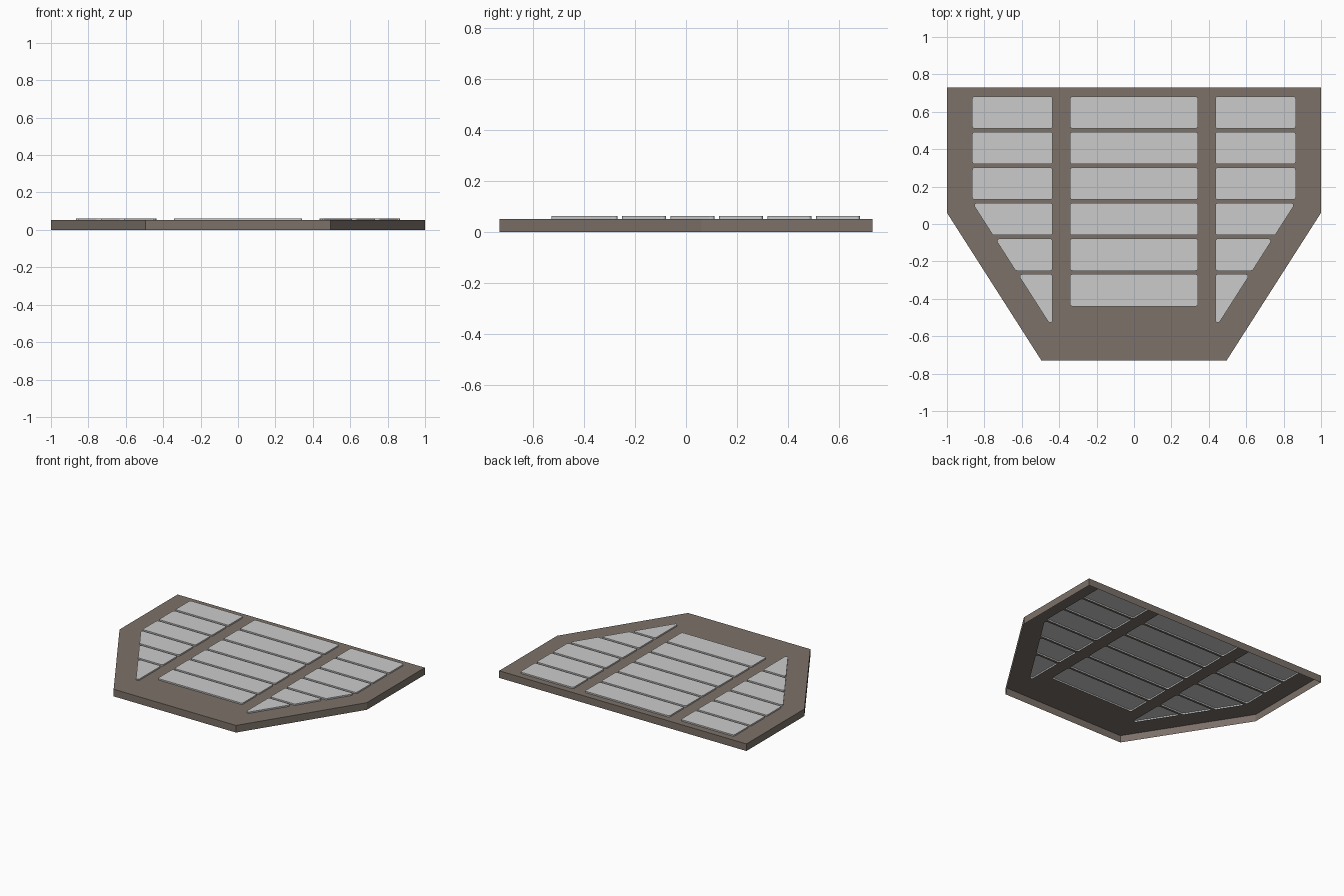
import bpy, bmesh, math
from mathutils import Vector

if "Cube" in bpy.data.objects:
    bpy.data.objects.remove(bpy.data.objects["Cube"])

PLATE_Z, PAD_Z = 0.052, 0.062
SLOPE = 0.505 / 0.79            # slant of the tapered flanks (dx/dy)


def rounded(points, r=0.013, steps=4):
    """Fillet every corner of a convex counter-clockwise polygon."""
    out = []
    n = len(points)
    for i in range(n):
        p = Vector(points[i])
        a = (Vector(points[i - 1]) - p).normalized()
        b = (Vector(points[(i + 1) % n]) - p).normalized()
        half = a.angle(b) / 2
        centre = p + (a + b).normalized() * (r / math.sin(half))
        start = p + a * (r / math.tan(half)) - centre
        sweep = math.pi - 2 * half
        for k in range(steps + 1):
            t = sweep * k / steps
            c, s = math.cos(t), math.sin(t)
            out.append(centre + Vector((start.x * c - start.y * s,
                                        start.x * s + start.y * c)))
    return out


def finish(bm, name, material=None):
    mesh = bpy.data.meshes.new(name)
    bm.to_mesh(mesh)
    bm.free()
    obj = bpy.data.objects.new(name, mesh)
    bpy.context.collection.objects.link(obj)
    if material:
        mesh.materials.append(material)
    return obj


def loop_edges(bm, outline, z):
    vs = [bm.verts.new((p[0], p[1], z)) for p in outline]
    return [bm.edges.new((vs[i - 1], vs[i])) for i in range(len(vs))]


def add_pad(name, outline):
    """Raised tile: a flat top with walls down to the plate, open below."""
    bm = bmesh.new()
    top = [bm.verts.new((p[0], p[1], PAD_Z)) for p in outline]
    low = [bm.verts.new((p[0], p[1], PLATE_Z)) for p in outline]
    bm.faces.new(top)
    for i in range(len(top)):
        bm.faces.new((low[i - 1], low[i], top[i], top[i - 1]))
    finish(bm, name)


# Tile outlines: six rows in three columns
pads = []
for row in range(6):
    y1 = 0.682 - 0.19 * row
    y0 = y1 - 0.172
    pads.append((f"centre_pad_{row + 1}",
                 rounded([(-0.342, y0), (0.342, y0), (0.342, y1), (-0.342, y1)])))

    def slant(y):
        return 0.863 + SLOPE * (y - 0.11)

    if row < 3:
        side = [(0.435, y0), (0.865, y0), (0.865, y1), (0.435, y1)]
    elif row < 5:
        side = [(0.435, y0), (slant(y0), y0), (slant(y1), y1), (0.435, y1)]
    else:
        side = [(0.435, 0.11 - (0.863 - 0.435) / SLOPE), (slant(y1), y1), (0.435, y1)]
    right = rounded(side)
    left = [Vector((-p.x, p.y)) for p in reversed(right)]
    pads += [(f"right_pad_{row + 1}", right), (f"left_pad_{row + 1}", left)]

for name, outline in pads:
    add_pad(name, outline)

# Base plate: thin open-bottomed shell with an opening under every tile
brown = bpy.data.materials.new("brown")
brown.diffuse_color = (0.2, 0.165, 0.14, 1)
brown.use_nodes = True
brown.node_tree.nodes["Principled BSDF"].inputs["Base Color"].default_value = brown.diffuse_color
plate = [(-1, 0.73), (-1, 0.06), (-0.495, -0.73), (0.495, -0.73), (1, 0.06), (1, 0.73)]
bm = bmesh.new()
rim = loop_edges(bm, plate, PLATE_Z)
edges = list(rim)
for _, outline in pads:
    edges += loop_edges(bm, outline, PLATE_Z)
bmesh.ops.triangle_fill(bm, use_beauty=True, edges=edges, normal=(0, 0, 1))
ext = bmesh.ops.extrude_edge_only(bm, edges=rim)
for v in ext["geom"]:
    if isinstance(v, bmesh.types.BMVert):
        v.co.z = 0
# Face the top upwards and the walls outwards
for f in bm.faces:
    f.normal_update()
    c = f.calc_center_median()
    out = Vector((0, 0, 1)) if abs(f.normal.z) > 0.5 else Vector((c.x, c.y, 0))
    if f.normal.dot(out) < 0:
        f.normal_flip()
bmesh.ops.dissolve_limit(bm, angle_limit=0.01, verts=bm.verts[:], edges=bm.edges[:])
finish(bm, "base_plate", brown)
